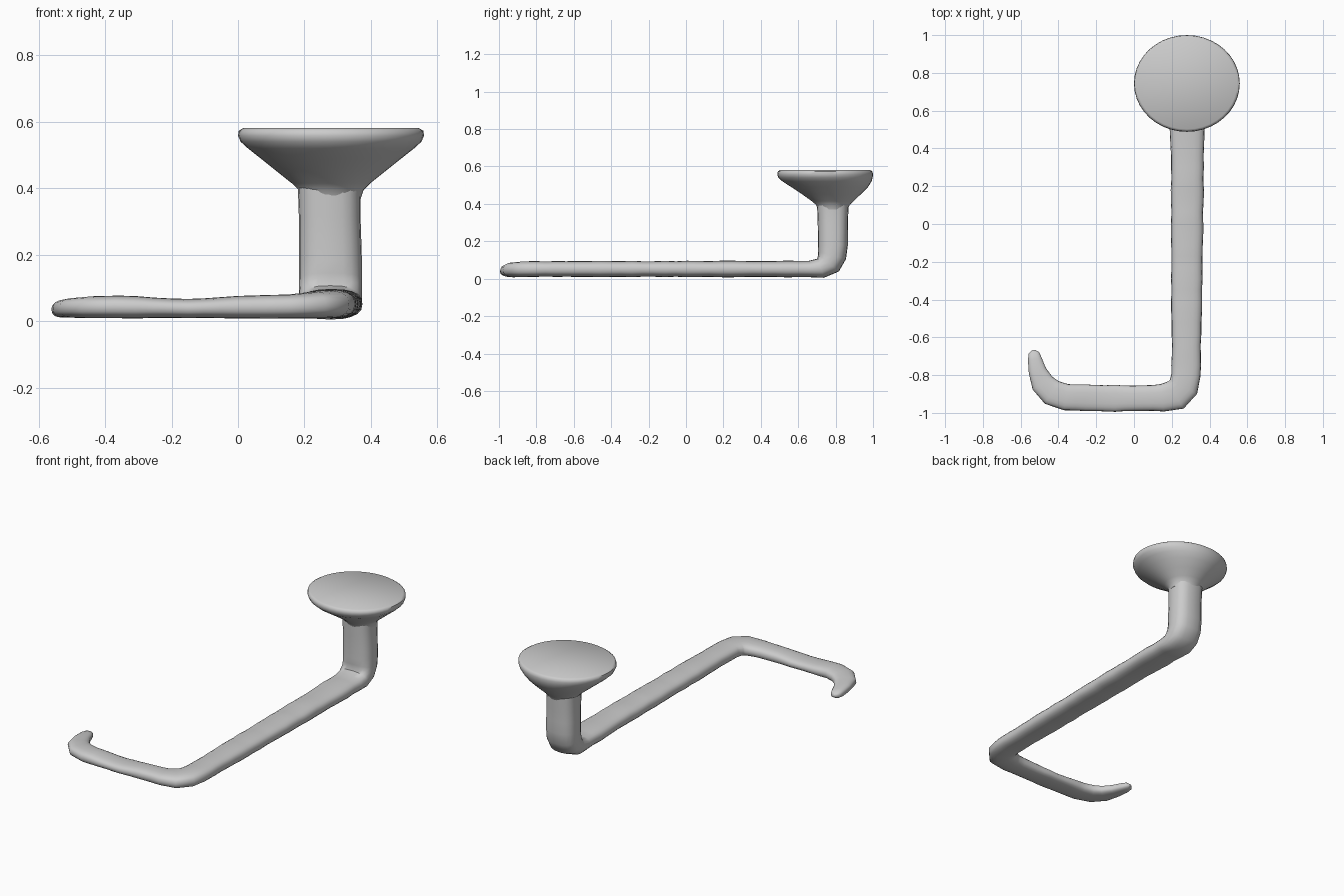
import bpy, bmesh, math, random
from mathutils import Vector

random.seed(4)
if "Cube" in bpy.data.objects:
    bpy.data.objects.remove(bpy.data.objects["Cube"])

grey = bpy.data.materials.new("plain_grey")
grey.use_nodes = True
grey.diffuse_color = (0.6, 0.6, 0.6, 1)
grey.node_tree.nodes["Principled BSDF"].inputs["Base Color"].default_value = (0.6, 0.6, 0.6, 1)


def superellipse(n, power):
    """Unit cross-section; a higher power gives a boxier outline."""
    pts = []
    for i in range(n):
        a = 2 * math.pi * i / n
        c, s = math.cos(a), math.sin(a)
        pts.append((math.copysign(abs(c) ** (2 / power), c), math.copysign(abs(s) ** (2 / power), s)))
    return pts


def skin(name, rings, angle):
    """Join rings of points into a closed, smooth-shaded solid."""
    bm = bmesh.new()
    loops = [[bm.verts.new(p) for p in ring] for ring in rings]
    n = len(loops[0])
    for a, b in zip(loops, loops[1:]):
        for i in range(n):
            j = (i + 1) % n
            bm.faces.new((a[i], a[j], b[j], b[i]))
    bm.faces.new(loops[0])
    bm.faces.new(loops[-1])
    bmesh.ops.recalc_face_normals(bm, faces=bm.faces)
    mesh = bpy.data.meshes.new(name)
    bm.to_mesh(mesh)
    bm.free()
    mesh.materials.append(grey)
    obj = bpy.data.objects.new(name, mesh)
    bpy.context.collection.objects.link(obj)
    bpy.ops.object.select_all(action='DESELECT')
    obj.select_set(True)
    bpy.context.view_layer.objects.active = obj
    bpy.ops.object.shade_smooth_by_angle(angle=math.radians(angle))
    return obj


def refine(stations, step):
    """Add slightly uneven stations along the long straight runs."""
    out = [stations[0]]
    for a, b in zip(stations, stations[1:]):
        count = max(1, round((Vector(b[:3]) - Vector(a[:3])).length / step))
        for k in range(1, count + 1):
            s = [p + (q - p) * k / count for p, q in zip(a, b)]
            if k < count:
                s[3] += random.uniform(-0.003, 0.003)
                s[4] += random.uniform(-0.002, 0.002)
            out.append(s)
    return out


def sweep(name, stations, section):
    """Stations hold x, y, z, half width and half height."""
    pts = [Vector(s[:3]) for s in stations]
    rings = []
    for i, s in enumerate(stations):
        t = Vector()
        if i:
            t += (pts[i] - pts[i - 1]).normalized()
        if i < len(pts) - 1:
            t += (pts[i + 1] - pts[i]).normalized()
        t.normalize()
        side = Vector((1, 0, 0)) if abs(t.z) > 0.3 else Vector((0, 0, 1)).cross(t).normalized()
        up = t.cross(side)
        rings.append([pts[i] + side * (u * s[3]) + up * (v * s[4]) for u, v in section])
    return skin(name, rings, 50)


# Upright post, long bar, side arm and hooked tip in one bent sweep
path = [
    (0.275, 0.785, 0.43, 0.097, 0.085),
    (0.275, 0.785, 0.38, 0.094, 0.084),
    (0.278, 0.785, 0.18, 0.095, 0.080),
    (0.278, 0.780, 0.125, 0.095, 0.078),
    (0.278, 0.762, 0.085, 0.095, 0.072),
    (0.278, 0.720, 0.056, 0.095, 0.054),
    (0.280, 0.660, 0.052, 0.093, 0.044),
    (0.283, 0.300, 0.052, 0.087, 0.043),
    (0.277, -0.700, 0.052, 0.077, 0.042),
    (0.275, -0.800, 0.052, 0.077, 0.042),
    (0.262, -0.862, 0.051, 0.081, 0.042),
    (0.222, -0.905, 0.048, 0.083, 0.040),
    (0.150, -0.920, 0.044, 0.073, 0.036),
    (0.000, -0.923, 0.042, 0.067, 0.034),
    (-0.150, -0.923, 0.038, 0.069, 0.029),
    (-0.360, -0.917, 0.043, 0.070, 0.034),
    (-0.435, -0.892, 0.042, 0.070, 0.033),
    (-0.485, -0.842, 0.040, 0.062, 0.030),
    (-0.512, -0.775, 0.038, 0.047, 0.027),
    (-0.525, -0.715, 0.035, 0.037, 0.024),
    (-0.530, -0.682, 0.034, 0.028, 0.018),
    (-0.531, -0.668, 0.034, 0.010, 0.007),
]
sweep("bent_bar", refine(path, 0.06), superellipse(20, 2.6))

# Flared head: z, centre y, half width, half depth
profile = [
    (0.370, 0.785, 0.090, 0.080),
    (0.395, 0.785, 0.098, 0.090),
    (0.415, 0.784, 0.118, 0.112),
    (0.450, 0.778, 0.162, 0.155),
    (0.490, 0.768, 0.212, 0.205),
    (0.520, 0.754, 0.250, 0.238),
    (0.540, 0.746, 0.272, 0.252),
    (0.558, 0.744, 0.280, 0.256),
    (0.573, 0.744, 0.278, 0.253),
    (0.581, 0.744, 0.265, 0.242),
]
disc = superellipse(40, 2)
skin("flared_head", [[Vector((0.28 + u * w, y + v * d, z)) for u, v in disc]
                     for z, y, w, d in profile], 50)
